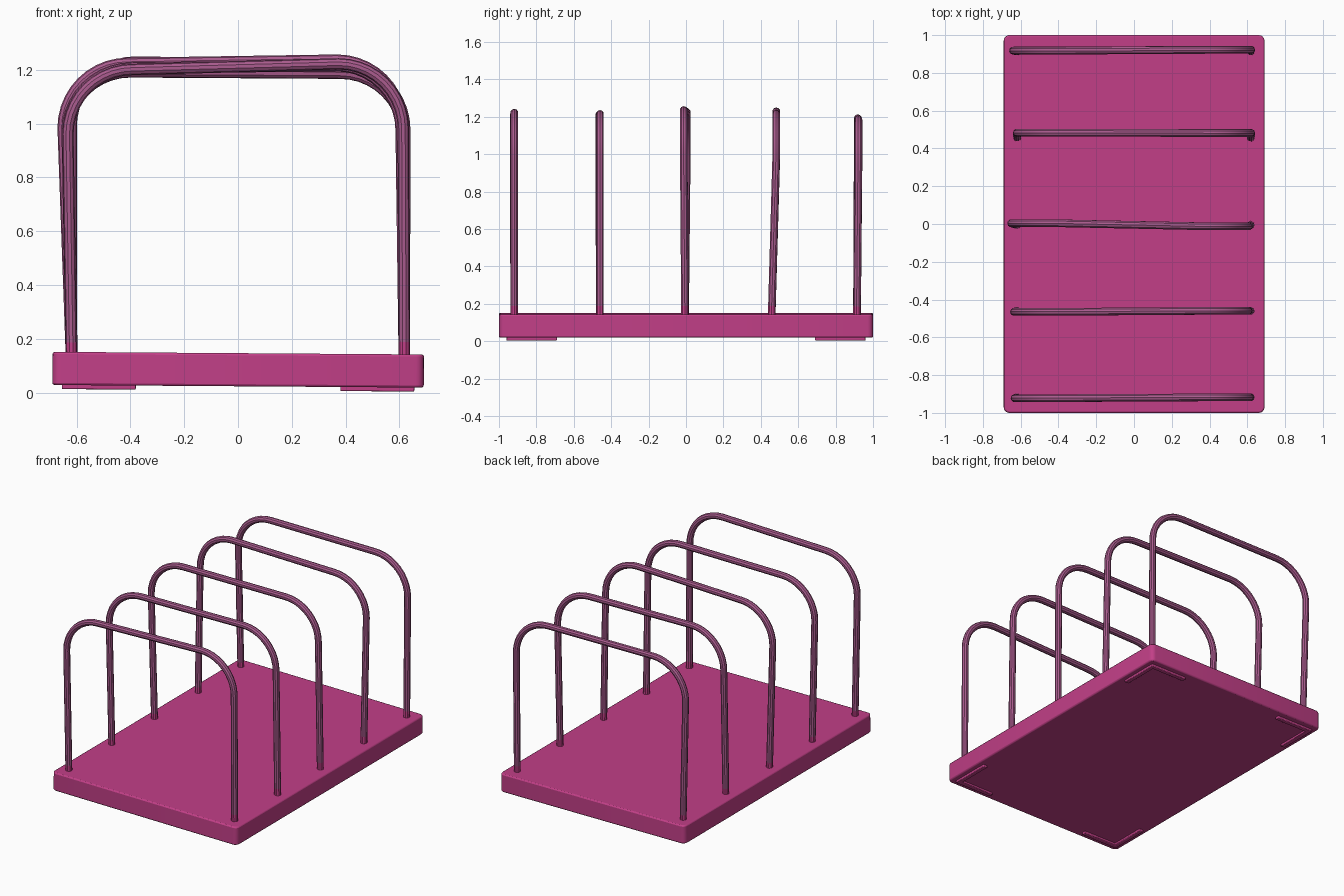
import bpy, bmesh, math
from mathutils import Matrix, Vector

cube = bpy.data.objects.get("Cube")
if cube:
    bpy.data.objects.remove(cube, do_unlink=True)


def material(name, rgb):
    mat = bpy.data.materials.new(name)
    mat.use_nodes = True
    colour = (*rgb, 1.0)
    mat.diffuse_color = colour
    mat.node_tree.nodes["Principled BSDF"].inputs["Base Color"].default_value = colour
    return mat


pink = material("deep pink", (0.54, 0.05, 0.245))
mauve = material("mauve", (0.40, 0.105, 0.27))
TILT = 0.007  # the board leans very slightly towards +x


def smooth(obj):
    bpy.ops.object.select_all(action="DESELECT")
    obj.select_set(True)
    bpy.context.view_layer.objects.active = obj
    bpy.ops.object.shade_smooth_by_angle(angle=math.radians(35))


def prism(name, outline, z0, z1, bevel):
    """Extrude a flat outline upwards and round its edges."""
    bm = bmesh.new()
    face = bm.faces.new([bm.verts.new((x, y, z0)) for x, y in outline])
    top = bmesh.ops.extrude_face_region(bm, geom=[face])["geom"]
    bmesh.ops.translate(bm, vec=(0, 0, z1 - z0),
                        verts=[v for v in top if isinstance(v, bmesh.types.BMVert)])
    bmesh.ops.recalc_face_normals(bm, faces=bm.faces)
    bm.transform(Matrix.Rotation(TILT, 4, "Y"))
    mesh = bpy.data.meshes.new(name)
    bm.to_mesh(mesh)
    bm.free()
    mesh.materials.append(pink)
    obj = bpy.data.objects.new(name, mesh)
    bpy.context.collection.objects.link(obj)
    mod = obj.modifiers.new("rounded edges", "BEVEL")
    mod.width, mod.segments, mod.limit_method = bevel, 2, "ANGLE"
    smooth(obj)


# Base board with rounded corners
outline = []
for i, (sx, sy) in enumerate([(1, 1), (-1, 1), (-1, -1), (1, -1)]):
    for k in range(5):
        a = math.radians(90 * i + 22.5 * k)
        outline.append((sx * 0.66 + 0.03 * math.cos(a), sy * 0.97 + 0.03 * math.sin(a)))
prism("base_board", outline, 0.024, 0.147, 0.008)

# Thin angled feet under the four corners
for xname, sx in (("left", 1), ("right", -1)):
    for yname, sy in (("back", 1), ("front", -1)):
        L = [(0.655, 0.96), (0.38, 0.96), (0.38, 0.93),
             (0.625, 0.93), (0.625, 0.69), (0.655, 0.69)]
        prism(f"{yname}_{xname}_foot", [(sx * x, sy * y) for x, y in L], 0.009, 0.03, 0.004)


def hoop(name, foot_y, top_y, x_right, x_left, h_right, h_left):
    """Bent rod: two legs, two rounded corners and a top bar."""
    r, tube = 0.24, 0.021
    points = []
    for sx, x, h, y in ((-1, x_right, h_right, top_y[0]), (1, x_left, h_left, top_y[1])):
        foot = Vector((sx * 0.618, foot_y, 0.1))
        shoulder = Vector((x, y, h - tube - r))
        side = [foot.lerp(shoulder, t) for t in (0, 0.1, 0.4, 0.7)]
        for k in range(11):
            a = math.radians(9 * k)
            side.append(shoulder + Vector((-sx * r * (1 - math.cos(a)), 0, r * math.sin(a))))
        points += side if sx < 0 else side[::-1]
    curve = bpy.data.curves.new(name + "_path", "CURVE")
    curve.dimensions = "3D"
    curve.bevel_depth, curve.bevel_resolution, curve.use_fill_caps = tube, 3, True
    spline = curve.splines.new("POLY")
    spline.points.add(len(points) - 1)
    for p, co in zip(spline.points, points):
        p.co = (*co, 1)
    path = bpy.data.objects.new(name + "_path", curve)
    bpy.context.collection.objects.link(path)
    bpy.context.view_layer.update()
    mesh = bpy.data.meshes.new_from_object(path.evaluated_get(bpy.context.evaluated_depsgraph_get()))
    bpy.data.objects.remove(path, do_unlink=True)
    mesh.materials.clear()
    mesh.materials.append(mauve)
    mesh.materials.append(pink)
    for poly in mesh.polygons:  # pink leg ends
        poly.material_index = 1 if poly.center.z < 0.17 else 0
    obj = bpy.data.objects.new(name, mesh)
    bpy.context.collection.objects.link(obj)
    smooth(obj)


# Five hoops from front to back, each slightly uneven
hoop("front_hoop", -0.918, (-0.922, -0.918), -0.632, 0.614, 1.222, 1.243)
hoop("front_middle_hoop", -0.46, (-0.465, -0.46), -0.635, 0.606, 1.228, 1.236)
hoop("middle_hoop", -0.005, (0.004, -0.012), -0.65, 0.608, 1.245, 1.257)
hoop("back_middle_hoop", 0.457, (0.483, 0.482), -0.62, 0.62, 1.25, 1.238)
hoop("back_hoop", 0.914, (0.918, 0.922), -0.64, 0.62, 1.213, 1.208)
